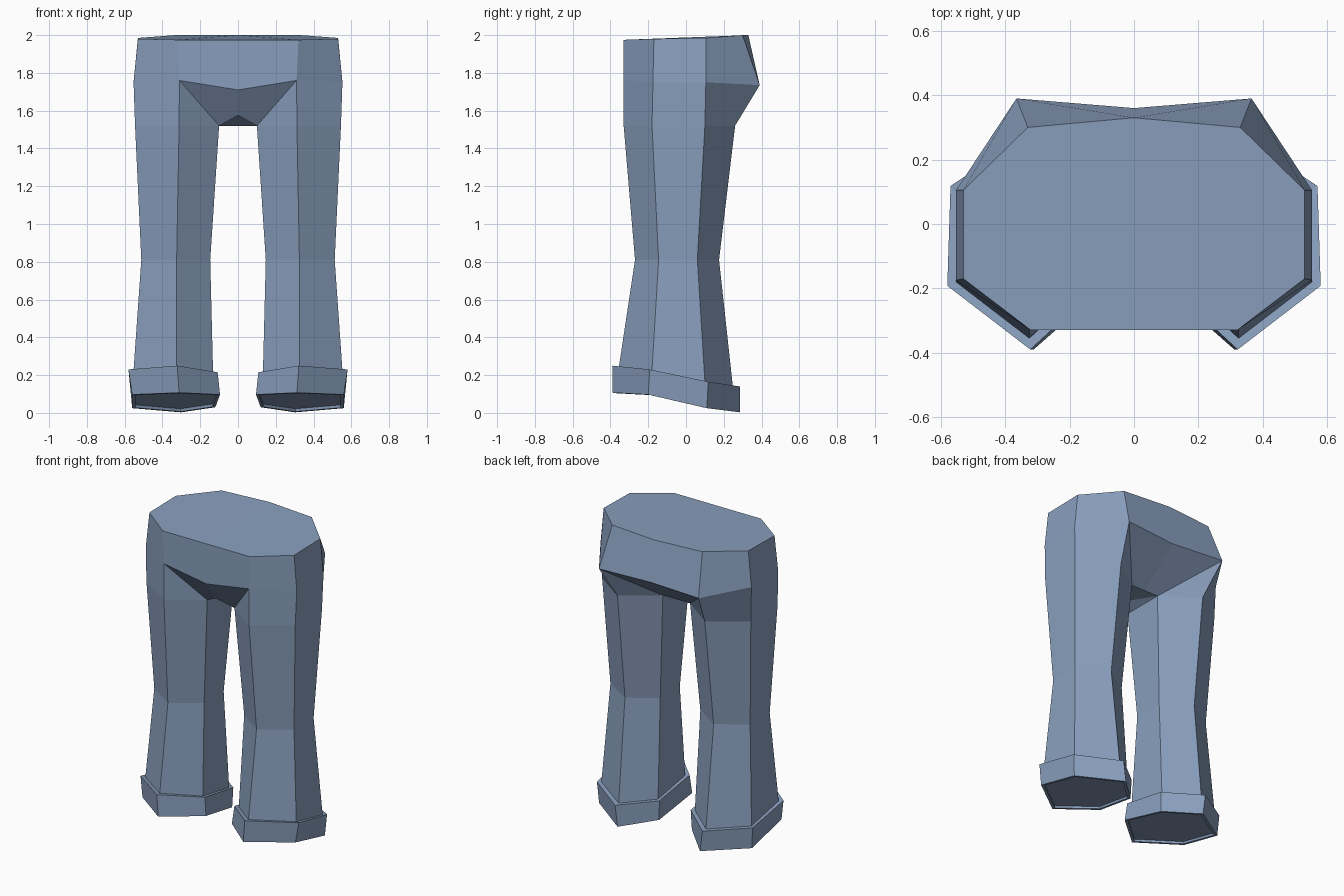
import bpy
import bmesh
from mathutils import Vector

if "Cube" in bpy.data.objects:
    bpy.data.objects.remove(bpy.data.objects["Cube"])

denim = bpy.data.materials.new("denim_blue")
denim.diffuse_color = (0.25, 0.345, 0.51, 1.0)
denim.use_nodes = True
denim.node_tree.nodes["Principled BSDF"].inputs["Base Color"].default_value = denim.diffuse_color


def build(name, faces, sides=(1, -1)):
    """Make an object from polygons given on +x, repeated for each side."""
    bm = bmesh.new()
    for s in sides:
        for face in faces:
            bm.faces.new([bm.verts.new((s * p[0], p[1], p[2])) for p in face])
    bmesh.ops.remove_doubles(bm, verts=bm.verts[:], dist=0.0005)
    bmesh.ops.recalc_face_normals(bm, faces=bm.faces[:])
    mesh = bpy.data.meshes.new(name)
    bm.to_mesh(mesh)
    bm.free()
    mesh.materials.append(denim)
    obj = bpy.data.objects.new(name, mesh)
    bpy.context.collection.objects.link(obj)
    return obj


def bridge(a, b):
    """Quads between two closed rings."""
    n = len(a)
    return [(a[i], a[(i + 1) % n], b[(i + 1) % n], b[i]) for i in range(n)]


# Half waist and hip outlines: front, outer front, outer back, back
waist = [(0.32, -0.33, 1.975), (0.53, -0.17, 1.98), (0.53, 0.105, 1.985), (0.33, 0.30, 2.0)]
hip = [(0.31, -0.33, 1.76), (0.553, -0.175, 1.75), (0.553, 0.105, 1.75), (0.365, 0.39, 1.735)]

# Leg rings: front, outer front, outer back, back, inner back, inner front
thigh = [(0.312, -0.33, 1.52), (0.545, -0.18, 1.52), (0.545, 0.10, 1.52),
         (0.32, 0.26, 1.52), (0.10, 0.10, 1.52), (0.10, -0.18, 1.52)]
knee = [(0.325, -0.27, 0.81), (0.512, -0.145, 0.81), (0.512, 0.06, 0.81),
        (0.325, 0.175, 0.81), (0.147, 0.06, 0.81), (0.147, -0.145, 0.81)]
ankle = [(0.325, -0.355, 0.245), (0.553, -0.18, 0.225), (0.55, 0.10, 0.165),
         (0.32, 0.248, 0.14), (0.135, 0.10, 0.16), (0.132, -0.18, 0.212)]

# Centre line points
waist_front, waist_back = (0, -0.33, 1.975), (0, 0.33, 2.0)
fly, seat = (0, -0.33, 1.71), (0, 0.36, 1.73)
crotch_front, crotch_back = (0, -0.23, 1.575), (0, 0.10, 1.52)

# Trousers: waist top, hips, crotch, then legs
faces = [[waist_front] + waist + [waist_back],
         (waist_front, waist[0], hip[0], fly),
         (waist_back, waist[3], hip[3], seat)]
for i in range(3):
    faces.append((waist[i], waist[i + 1], hip[i + 1], hip[i]))
    faces.append((hip[i], hip[i + 1], thigh[i + 1], thigh[i]))
faces += [(hip[0], thigh[0], thigh[5]),
          (fly, hip[0], thigh[5], crotch_front),
          (crotch_front, thigh[5], thigh[4]),
          (crotch_front, thigh[4], crotch_back),
          (seat, hip[3], thigh[4], crotch_back),
          (hip[3], thigh[3], thigh[4])]
faces += bridge(thigh, knee) + bridge(knee, ankle)
build("trousers", faces)

# Cuffs: tilted bands with a shallow closed recess underneath
cuff_top = [(0.322, -0.39, 0.25), (0.58, -0.192, 0.23), (0.57, 0.118, 0.165),
            (0.32, 0.285, 0.14), (0.115, 0.115, 0.16), (0.108, -0.192, 0.215)]
cuff_low = [(0.312, -0.39, 0.107), (0.56, -0.20, 0.097), (0.56, 0.11, 0.025),
            (0.302, 0.285, 0.003), (0.12, 0.11, 0.03), (0.095, -0.20, 0.097)]
mid = sum((Vector(p) for p in cuff_low), Vector()) / 6
lip = [tuple(mid + (Vector(p) - mid) * 0.93) for p in cuff_low]
sole = [(x, y, z + 0.015) for x, y, z in lip]
cuff = (bridge(ankle, cuff_top) + bridge(cuff_top, cuff_low)
        + bridge(cuff_low, lip) + bridge(lip, sole) + [sole])
build("right_cuff", cuff, (1,))
build("left_cuff", cuff, (-1,))
